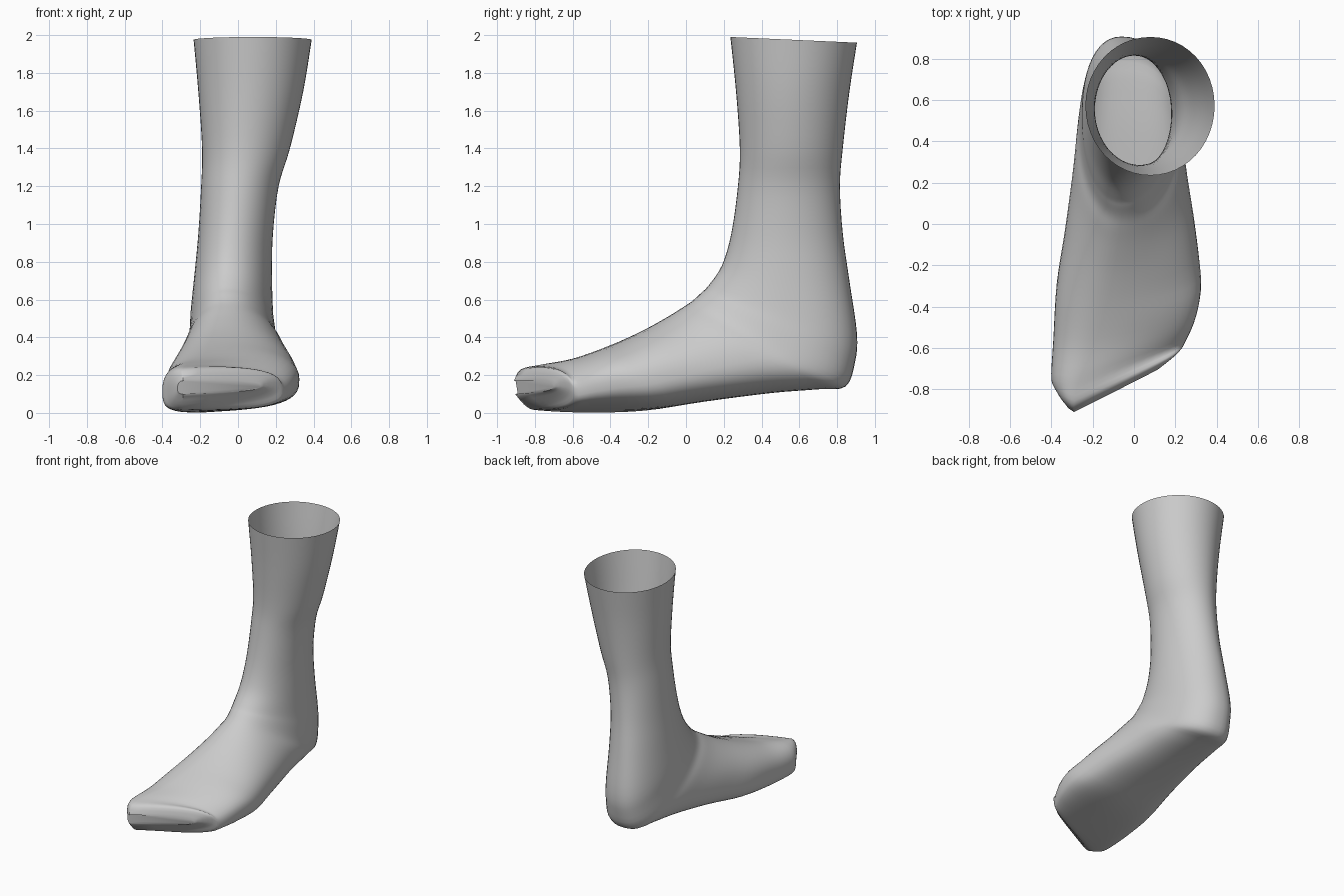
import bpy, bmesh, math

if "Cube" in bpy.data.objects:
    bpy.data.objects.remove(bpy.data.objects["Cube"])

# Rings from the leg opening, fanned round the heel, out to the toes:
# sole/back y, z, instep/front y, z, left x, right x, crest x
RINGS = [
    (.905, 1.96, .235, 1.99, -.235, .39, .08),
    (.865, 1.7, .265, 1.7, -.21, .345, .06),
    (.83, 1.4, .285, 1.4, -.19, .275, .03),
    (.815, 1.2, .275, 1.2, -.195, .215, .0),
    (.83, .95, .24, .95, -.21, .185, -.03),
    (.865, .70, .19, .78, -.23, .18, -.05),
    (.905, .42, .12, .675, -.25, .185, -.06),
    (.895, .27, .08, .635, -.255, .195, -.06),
    (.845, .14, .03, .59, -.265, .21, -.06),
    (.70, .125, -.03, .55, -.28, .235, -.07),
    (.45, .105, -.12, .495, -.30, .26, -.08),
    (.10, .06, -.25, .425, -.335, .30, -.10),
    (-.22, .012, -.42, .35, -.375, .325, -.14),
    (-.52, .002, -.60, .287, -.39, .30, -.20),
    (-.76, .012, -.77, .255, -.40, .25, -.27),
    (-.84, .03, -.875, .23, -.37, .215, -.29),
    (-.905, .10, -.91, .17, -.32, .12, -.29),
]
SIDES, STEPS = 48, 4


def spline(a, b, c, d, t):
    return tuple(.5 * (2*q + (r-p)*t + (2*p-5*q+4*r-s)*t*t + (3*q-p-3*r+s)*t**3)
                 for p, q, r, s in zip(a, b, c, d))


def power(v, e):
    return math.copysign(abs(v) ** e, v)


def ring_points(by, bz, fy, fz, xl, xr, xm):
    dy, dz = fy - by, fz - bz
    size = math.hypot(dy, dz)
    foot = max(0, min(1, math.atan2(dz, -dy) / 1.3))   # 0 on the leg, 1 on the foot
    widest = .5 - .06 * foot
    skew_right = max(0, -.35 - fy) * .9                # toes slant back to the little toe
    skew_left = -max(0, -.75 - fy) * 4
    pts = []
    for i in range(SIDES):
        a = math.tau * i / SIDES
        c, s = math.cos(a), math.sin(a)
        e = 1 - (.12 if s > 0 else .42) * foot
        c, s = power(c, e), power(s, e)
        dx = c * (xr - xm if c > 0 else xm - xl)
        v = widest + s * (1 - widest if s > 0 else widest)
        off = dx * (skew_right if dx > 0 else skew_left)
        pts.append((xm + dx, by + dy*v + off*dz/size, bz + dz*v - off*dy/size))
    return pts


# Foot and open lower leg as one lofted shell
bm = bmesh.new()
rows = []
n = len(RINGS)
for i in range(n - 1):
    ctrl = [RINGS[max(0, min(n - 1, j))] for j in range(i - 1, i + 3)]
    for k in range(STEPS + (i == n - 2)):
        rows.append([bm.verts.new(p) for p in ring_points(*spline(*ctrl, k / STEPS))])
for r0, r1 in zip(rows, rows[1:]):
    for i in range(SIDES):
        j = (i + 1) % SIDES
        bm.faces.new((r0[i], r0[j], r1[j], r1[i]))
bm.faces.new(rows[-1])                                 # toe tip
bmesh.ops.recalc_face_normals(bm, faces=bm.faces)
mesh = bpy.data.meshes.new("foot")
bm.to_mesh(mesh)
bm.free()
foot_obj = bpy.data.objects.new("foot", mesh)
bpy.context.collection.objects.link(foot_obj)
bpy.context.view_layer.objects.active = foot_obj
foot_obj.select_set(True)
bpy.ops.object.shade_smooth_by_angle(angle=math.radians(50))
